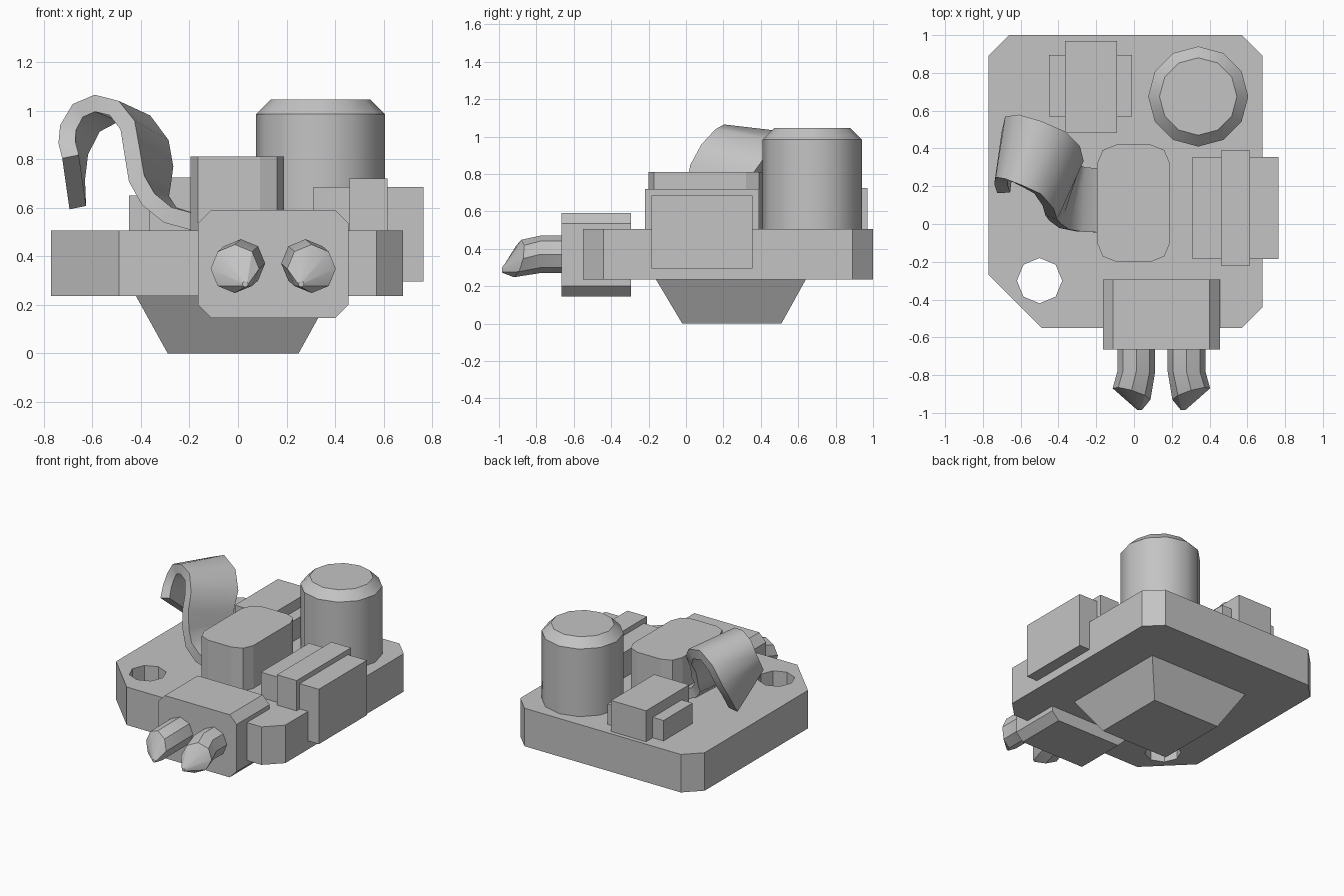
import bpy, bmesh, math
from mathutils import Vector

if "Cube" in bpy.data.objects:
    bpy.data.objects.remove(bpy.data.objects["Cube"], do_unlink=True)

grey = bpy.data.materials.new("plain_grey")
grey.use_nodes = True
grey.diffuse_color = (0.55, 0.55, 0.55, 1)
grey.node_tree.nodes["Principled BSDF"].inputs["Base Color"].default_value = grey.diffuse_color


def finish(name, bm, smooth=None):
    bmesh.ops.recalc_face_normals(bm, faces=bm.faces)
    mesh = bpy.data.meshes.new(name)
    bm.to_mesh(mesh)
    bm.free()
    mesh.materials.append(grey)
    ob = bpy.data.objects.new(name, mesh)
    bpy.context.collection.objects.link(ob)
    if smooth:
        bpy.ops.object.select_all(action='DESELECT')
        ob.select_set(True)
        bpy.context.view_layer.objects.active = ob
        bpy.ops.object.shade_smooth_by_angle(angle=math.radians(smooth))
    return ob


def loft(name, rings, smooth=None):
    """Skin equal-sized closed rings of points and cap both ends."""
    bm = bmesh.new()
    loops = [[bm.verts.new(p) for p in ring] for ring in rings]
    n = len(loops[0])
    for a, b in zip(loops, loops[1:]):
        for i in range(n):
            j = (i + 1) % n
            bm.faces.new((a[i], a[j], b[j], b[i]))
    bm.faces.new(loops[0])
    bm.faces.new(loops[-1])
    return finish(name, bm, smooth)


def rect(x0, x1, y0, y1, z):
    return [(x0, y0, z), (x1, y0, z), (x1, y1, z), (x0, y1, z)]


def box(name, x0, x1, y0, y1, z0, z1):
    return loft(name, [rect(x0, x1, y0, y1, z) for z in (z0, z1)])


def circle(cx, cy, r, z, n):
    return [(cx + r * math.cos(2 * math.pi * i / n),
             cy + r * math.sin(2 * math.pi * i / n), z) for i in range(n)]


# Board with clipped corners and a mounting hole
outline = [(-.49, -.55), (.57, -.55), (.68, -.44), (.68, .89),
           (.57, 1), (-.66, 1), (-.77, .89), (-.77, -.27)]
board = loft("board", [[(x, y, z) for x, y in outline] for z in (.235, .505)])
cutter = loft("hole_cutter", [circle(-.5, -.3, .12, z, 8) for z in (.1, .7)])
cutter.hide_render = True
cutter.hide_viewport = True
cutter.display_type = 'WIRE'
cut = board.modifiers.new("mounting_hole", 'BOOLEAN')
cut.operation = 'DIFFERENCE'
cut.solver = 'EXACT'
cut.object = cutter

# Tapered foot under the board
loft("foot", [rect(-.29, .25, -.02, .51, 0), rect(-.42, .38, -.16, .64, .235)])

# Central block with rounded upright corners
core = box("central_block", -.195, .19, -.2, .42, .5, .81)
bm = bmesh.new()
bm.from_mesh(core.data)
upright = [e for e in bm.edges if abs(e.verts[0].co.z - e.verts[1].co.z) > .1]
bmesh.ops.bevel(bm, geom=upright, offset=.1, segments=2, profile=.5, affect='EDGES')
bm.to_mesh(core.data)
bm.free()

# Tall round can with a bevelled rim
loft("round_can", [circle(.34, .675, r, z, 12)
                   for r, z in ((.265, .5), (.265, .985), (.205, 1.045))], 35)

# Side and rear components, each a body with a second block across it
box("side_body", .31, .765, -.185, .355, .295, .685)
box("side_band", .46, .615, -.22, .39, .4, .72)
box("rear_body", -.365, -.09, .485, .97, .5, .725)
box("rear_bar", -.45, -.01, .57, .895, .5, .65)

# Front connector with chamfered long edges
x0, x1, z0, z1, c = -.165, .455, .145, .59, .055
section = [(x0 + c, z0), (x1 - c, z0), (x1, z0 + c), (x1, z1 - c),
           (x1 - c, z1), (x0 + c, z1), (x0, z1 - c), (x0, z0 + c)]
loft("connector", [[(x, y, z) for x, z in section] for y in (-.665, -.295)])


# Pair of bent prongs with slanted, pointed ends
def prong(name, side):
    def ring(cx, cy, cz, r, slant_x=0, slant_z=0):
        pts = []
        for i in range(8):
            u, v = math.cos(math.pi * i / 4), math.sin(math.pi * i / 4)
            pts.append((.145 + side * (cx + r * u),
                        cy + slant_x * u + slant_z * v, cz + r * v))
        return pts
    loft(name, [ring(.133, -.6, .37, .1), ring(.133, -.78, .37, .1),
                ring(.158, -.9, .348, .1, .03, .02),
                ring(.115, -.985, .285, .012)], 25)


prong("right_prong", -1)
prong("left_prong", 1)

# Twisted hook strip: front edge centre, then the vector across its width
path = [((-.18, -.045, .54), (0, .34, 0)),
        ((-.29, -.04, .57), (.02, .34, 0)),
        ((-.37, -.025, .635), (.06, .34, -.01)),
        ((-.418, .01, .72), (.11, .33, -.04)),
        ((-.438, .035, .84), (.14, .31, -.08)),
        ((-.455, .09, .94), (.14, .33, -.08)),
        ((-.51, .16, 1.01), (.13, .33, -.06)),
        ((-.59, .2, 1.03), (.1, .34, -.04)),
        ((-.66, .23, 1.0), (.07, .34, -.06)),
        ((-.7, .24, .93), (.05, .32, -.1)),
        ((-.705, .21, .87), (.04, .28, -.16)),
        ((-.69, .165, .81), (.03, .25, -.21))]
points = [Vector(p) for p, w in path]
rings = []
for i, (p, w) in enumerate(path):
    p, w = Vector(p), Vector(w)
    along = points[min(i + 1, len(path) - 1)] - points[max(i - 1, 0)]
    n = along.cross(w).normalized() * .035
    rings.append([p - n, p + n, p + w + n, p + w - n])
loft("hook_strip", rings, 40)
